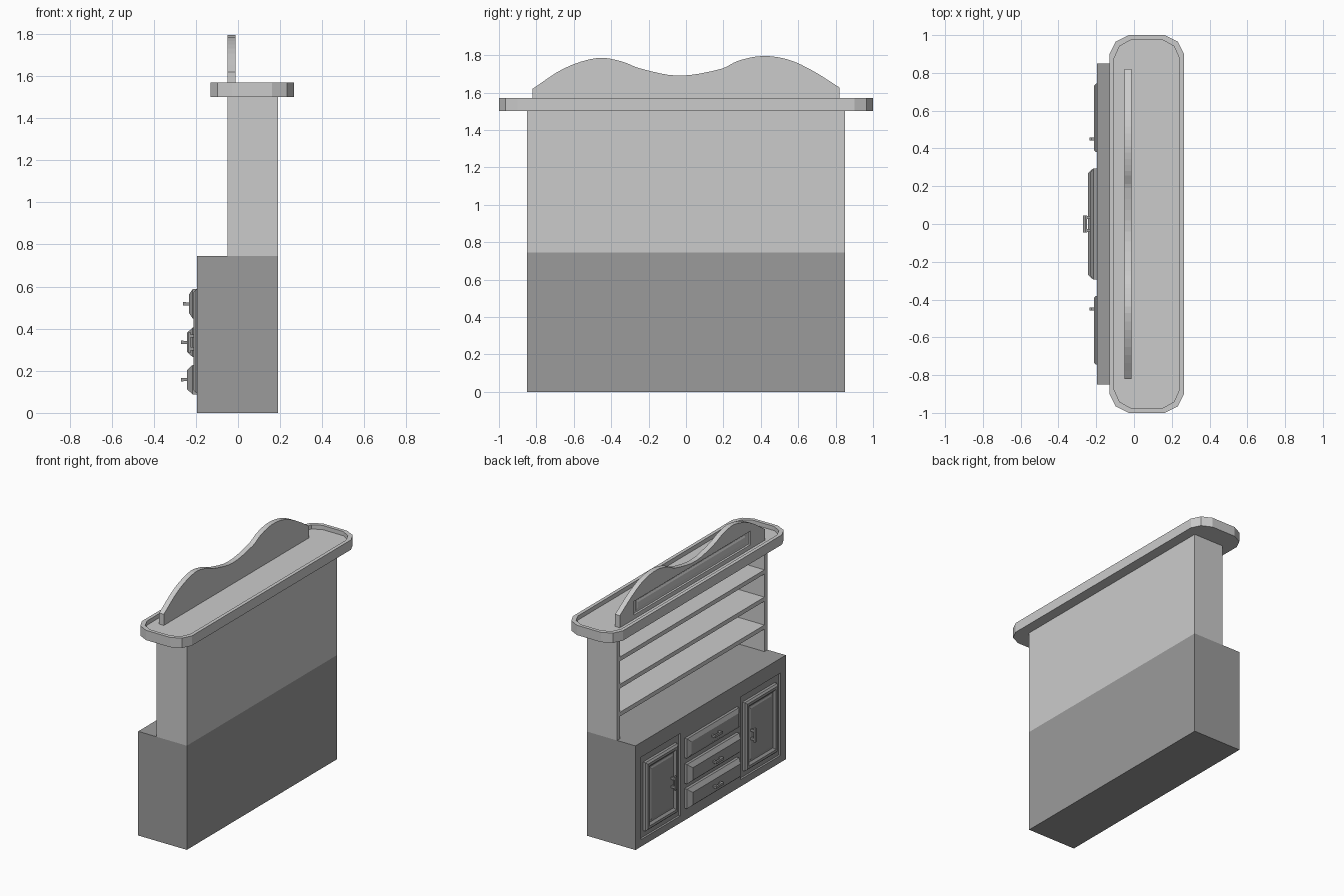
import bpy, bmesh, math

if "Cube" in bpy.data.objects:
    bpy.data.objects.remove(bpy.data.objects["Cube"])

dark = bpy.data.materials.new("dark_wood")
dark.diffuse_color = (0.33, 0.33, 0.33, 1)
dark.use_nodes = True
dark.node_tree.nodes["Principled BSDF"].inputs["Base Color"].default_value = dark.diffuse_color


def loft(name, loops, mat=None):
    """Skin a list of matching point loops and cap both ends."""
    bm = bmesh.new()
    rings = [[bm.verts.new(p) for p in loop] for loop in loops]
    n = len(rings[0])
    for a, b in zip(rings, rings[1:]):
        for i in range(n):
            j = (i + 1) % n
            bm.faces.new((a[i], a[j], b[j], b[i]))
    bm.faces.new(rings[0])
    bm.faces.new(rings[-1])
    bmesh.ops.recalc_face_normals(bm, faces=bm.faces)
    me = bpy.data.meshes.new(name)
    bm.to_mesh(me)
    bm.free()
    ob = bpy.data.objects.new(name, me)
    bpy.context.collection.objects.link(ob)
    if mat:
        me.materials.append(mat)
    return ob


def rect(x, y0, y1, z0, z1, inset=0.0):
    y0, y1, z0, z1 = y0 + inset, y1 - inset, z0 + inset, z1 - inset
    return [(x, y0, z0), (x, y1, z0), (x, y1, z1), (x, y0, z1)]


def box(name, x0, x1, y0, y1, z0, z1, mat=None):
    return loft(name, [rect(x0, y0, y1, z0, z1), rect(x1, y0, y1, z0, z1)], mat)


def panel(name, y0, y1, z0, z1, steps, mat=None):
    """Moulded panel: steps are (x, inset) pairs from back to front."""
    return loft(name, [rect(x, y0, y1, z0, z1, i) for x, i in steps], mat)


def cut(ob, cutter):
    cutter.hide_render = True
    cutter.hide_viewport = False
    mod = ob.modifiers.new("recess", 'BOOLEAN')
    mod.operation = 'DIFFERENCE'
    mod.solver = 'EXACT'
    mod.object = cutter
    bpy.context.view_layer.objects.active = ob
    bpy.ops.object.modifier_apply(modifier=mod.name)
    bpy.data.objects.remove(cutter)


# Lower cabinet with shallow recesses for the doors
base = box("base_cabinet", -0.195, 0.19, -0.85, 0.85, 0, 0.745, dark)
for s in (-1, 1):
    ya, yb = sorted((s * 0.34, s * 0.79))
    cut(base, box("door_cutter", -0.25, -0.18, ya, yb, 0.05, 0.64))

# Doors with stepped moulding and vertical pulls
for s, side in ((-1, "right"), (1, "left")):
    ya, yb = sorted((s * 0.38, s * 0.745))
    panel("door_" + side, ya, yb, 0.095, 0.585,
          [(-0.178, 0), (-0.2, 0), (-0.212, 0.012), (-0.212, 0.03),
           (-0.198, 0.045), (-0.198, 0.055), (-0.203, 0.065)], dark)
    y = s * 0.45
    box("door_pull_bar_" + side, -0.236, -0.226, y - 0.009, y + 0.009, 0.285, 0.385, dark)
    for z in (0.305, 0.365):
        box("door_pull_post_" + side, -0.23, -0.195, y - 0.007, y + 0.007, z - 0.008, z + 0.008, dark)

# Drawers with bevelled fronts and horizontal pulls
for k, (z, x) in enumerate(((0.158, -0.243), (0.335, -0.243), (0.518, -0.232))):
    panel(f"drawer_{k}", -0.295, 0.295, z - 0.07, z + 0.07,
          [(-0.19, 0), (-0.215, 0), (x, 0.025)], dark)
    box(f"drawer_pull_bar_{k}", x - 0.028, x - 0.016, -0.045, 0.045, z - 0.008, z + 0.008, dark)
    for y in (-0.034, 0.034):
        box(f"drawer_pull_post_{k}", x - 0.02, x + 0.005, y - 0.008, y + 0.008, z - 0.007, z + 0.007, dark)

# Open shelf unit
box("shelf_back", 0.165, 0.19, -0.85, 0.85, 0.745, 1.5)
for s in (-1, 1):
    ya, yb = sorted((s * 0.815, s * 0.85))
    box("shelf_side", -0.05, 0.165, ya, yb, 0.745, 1.5)
for z in (0.92, 1.12, 1.315):
    box("shelf", -0.05, 0.165, -0.815, 0.815, z - 0.015, z + 0.015)
box("top_rail", -0.05, 0.165, -0.815, 0.815, 1.465, 1.5)

# Top tray with clipped corners and a raised lip
corner = [(0.1975, 0.9), (0.165, 0.965), (0.095, 1.0)]
outline = (corner + [(-x, y) for x, y in reversed(corner)]
           + [(-x, -y) for x, y in corner] + [(x, -y) for x, y in reversed(corner)])


def tray_loop(z, inset=0.0):
    fx, fy = 1 - inset / 0.1975, 1 - inset
    return [(0.0675 + x * fx, y * fy, z) for x, y in outline]


loft("top_tray", [tray_loop(1.5), tray_loop(1.57), tray_loop(1.57, 0.025), tray_loop(1.54, 0.025)])

# Wavy crest board: spline through a few heights
keys = [(-0.82, 1.62), (-0.65, 1.73), (-0.47, 1.785), (-0.34, 1.765), (-0.25, 1.73), (-0.04, 1.69),
        (0.19, 1.727), (0.28, 1.77), (0.41, 1.795), (0.55, 1.775), (0.68, 1.715), (0.82, 1.627)]


def slope(i):
    a, b = keys[max(i - 1, 0)], keys[min(i + 1, len(keys) - 1)]
    return (b[1] - a[1]) / (b[0] - a[0])


crest = []
for i in range(len(keys) - 1):
    (ya, za), (yb, zb) = keys[i], keys[i + 1]
    h = yb - ya
    for t in (0, 0.25, 0.5, 0.75):
        z = ((2*t**3 - 3*t**2 + 1) * za + (t**3 - 2*t**2 + t) * h * slope(i)
             + (3*t**2 - 2*t**3) * zb + (t**3 - t**2) * h * slope(i + 1))
        crest.append((ya + h * t, z))
crest.append(keys[-1])
profile = [(-0.82, 1.53)] + crest + [(0.82, 1.53)]
board = loft("crest_board", [[(x, y, z) for y, z in profile] for x in (-0.05, -0.013)])
cut(board, box("crest_cutter", -0.08, -0.035, -0.66, 0.66, 1.57, 1.668))
panel("crest_panel", -0.62, 0.62, 1.585, 1.655, [(-0.034, 0), (-0.037, 0), (-0.043, 0.015)])
